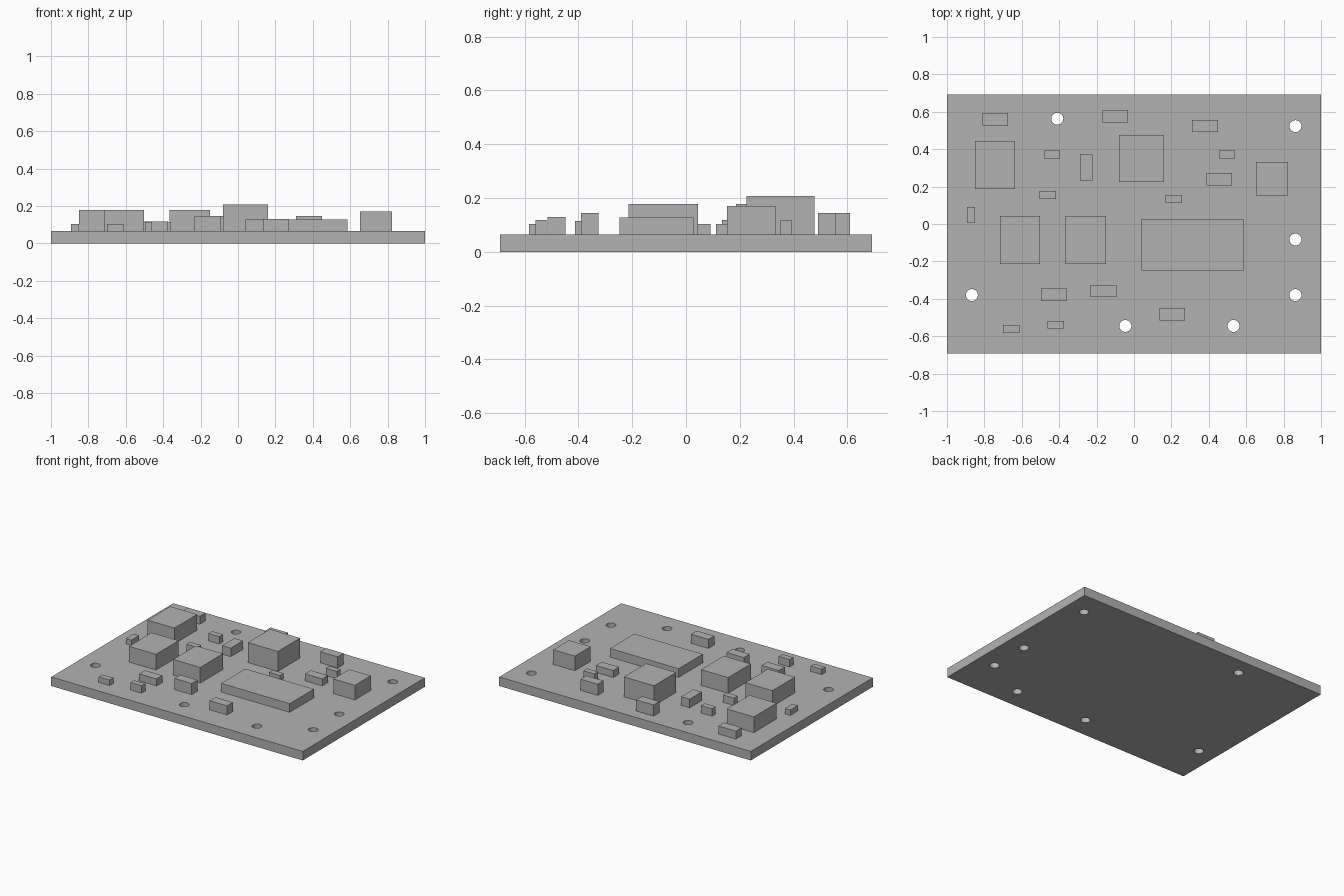
import bpy

cube = bpy.data.objects.get("Cube")
if cube:
    bpy.data.objects.remove(cube, do_unlink=True)

BOARD_TOP = 0.065

grey = bpy.data.materials.new("plain_grey")
grey.use_nodes = True
colour = (0.448, 0.448, 0.448, 1)
grey.diffuse_color = colour
grey.node_tree.nodes["Principled BSDF"].inputs["Base Color"].default_value = colour


def box(name, x, y, width, depth, bottom, top):
    bpy.ops.mesh.primitive_cube_add(size=1, location=(x, y, (bottom + top) / 2))
    ob = bpy.context.object
    ob.name = name
    ob.scale = (width, depth, top - bottom)
    bpy.ops.object.transform_apply(location=False, rotation=False, scale=True)
    ob.data.materials.append(grey)
    return ob


def parts(name, width, depth, places):
    """Place equally sized components; each place is x, y, top height."""
    for number, (x, y, top) in enumerate(places, 1):
        box(f"{name}_{number}", x, y, width, depth, BOARD_TOP, top)


# Board with drilled mounting holes
board = box("circuit_board", 0, 0, 2, 1.385, 0, BOARD_TOP)
holes = [(-0.41, 0.563), (0.863, 0.523), (0.863, -0.083), (0.863, -0.38),
         (-0.867, -0.38), (-0.046, -0.545), (0.532, -0.545)]
for x, y in holes:
    bpy.ops.mesh.primitive_cylinder_add(vertices=32, radius=0.032, depth=0.4, location=(x, y, 0))
    drill = bpy.context.object
    drill.name = "hole_cutter"
    drill.hide_render = True
    cut = board.modifiers.new("hole", 'BOOLEAN')
    cut.operation = 'DIFFERENCE'
    cut.solver = 'EXACT'
    cut.object = drill
    bpy.context.view_layer.objects.active = board
    bpy.ops.object.modifier_apply(modifier=cut.name)
    bpy.data.objects.remove(drill, do_unlink=True)

# Large components
box("long_chip", 0.312, -0.11, 0.545, 0.275, BOARD_TOP, 0.127)
box("main_chip", 0.04, 0.351, 0.24, 0.252, BOARD_TOP, 0.208)
box("side_chip", 0.737, 0.242, 0.172, 0.18, BOARD_TOP, 0.17)
parts("square_chip", 0.215, 0.258,
      [(-0.743, 0.315, 0.178), (-0.61, -0.085, 0.178), (-0.258, -0.085, 0.178)])

# Medium components, one of them turned upright on the board
parts("capacitor", 0.138, 0.066,
      [(-0.742, 0.56, 0.122), (-0.1, 0.577, 0.145), (0.38, 0.524, 0.145),
       (0.456, 0.24, 0.115), (-0.428, -0.379, 0.115), (-0.163, -0.358, 0.145),
       (0.205, -0.482, 0.13)])
parts("turned_capacitor", 0.068, 0.137, [(-0.255, 0.302, 0.127)])

# Small components
parts("resistor", 0.087, 0.042,
      [(-0.438, 0.372, 0.118), (0.497, 0.372, 0.118), (-0.461, 0.155, 0.118),
       (0.212, 0.133, 0.104), (-0.656, -0.562, 0.104), (-0.418, -0.539, 0.118)])
parts("turned_resistor", 0.042, 0.087, [(-0.872, 0.048, 0.104)])
